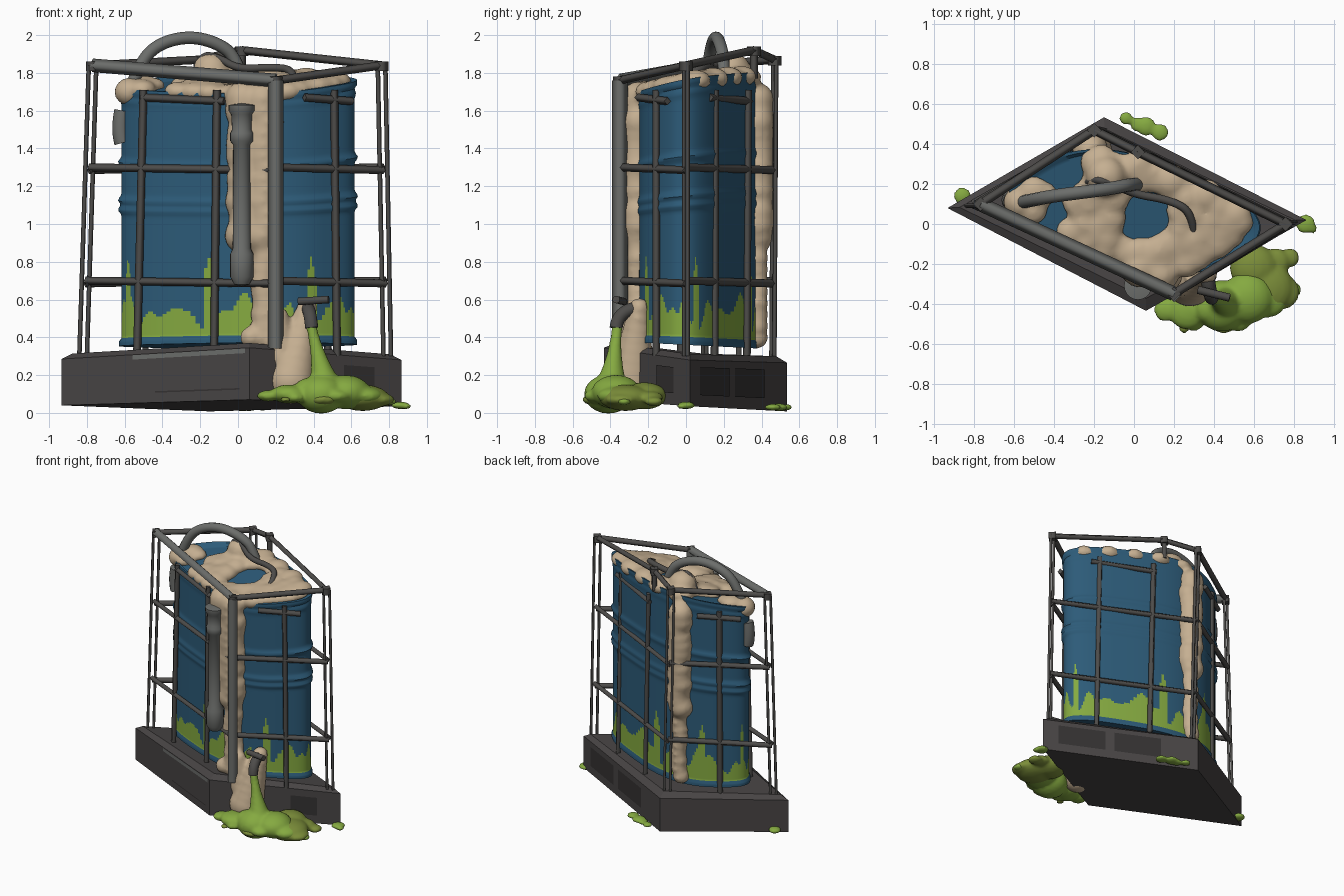
import bpy, bmesh, math, random
from mathutils import Vector, Matrix

random.seed(4)
if "Cube" in bpy.data.objects:
    bpy.data.objects.remove(bpy.data.objects["Cube"])


def material(name, r, g, b):
    m = bpy.data.materials.new(name)
    m.use_nodes = True
    m.diffuse_color = (r, g, b, 1)
    m.node_tree.nodes["Principled BSDF"].inputs["Base Color"].default_value = (r, g, b, 1)
    return m


BLUE = material("drum blue", .026, .105, .19)
TAN = material("foam tan", .56, .43, .285)
LIME = material("slime lime", .235, .4, .052)
OLIVE = material("slime olive", .2, .27, .042)
DARK = material("base charcoal", .064, .058, .058)
PIT = material("pocket black", .035, .032, .032)
STEEL = material("cage steel", .075, .072, .068)
GREY = material("pipe grey", .15, .155, .147)


def add(name, data, *mats):
    for m in mats:
        data.materials.append(m)
    ob = bpy.data.objects.new(name, data)
    bpy.context.scene.collection.objects.link(ob)
    return ob


def from_bmesh(name, bm, *mats, smooth=True):
    bmesh.ops.recalc_face_normals(bm, faces=bm.faces)
    me = bpy.data.meshes.new(name)
    bm.to_mesh(me)
    bm.free()
    if smooth:
        me.shade_smooth()
        me.set_sharp_from_angle(angle=.8)
    return add(name, me, *mats)


def tubes(name, paths, radius, mat, round_hose=False):
    cu = bpy.data.curves.new(name, 'CURVE')
    cu.dimensions = '3D'
    cu.bevel_depth = radius
    cu.bevel_resolution = 4 if round_hose else 0
    cu.use_fill_caps = True
    for path in paths:
        sp = cu.splines.new('NURBS' if round_hose else 'POLY')
        sp.points.add(len(path) - 1)
        for p, co in zip(sp.points, path):
            p.co = (*co, 1)
        if round_hose:
            sp.order_u = 3
            sp.use_endpoint_u = True
    return add(name, cu, mat)


def blobs(name, mat, balls, voxel=.018):
    # Each ball is x, y, z, radius, flatness; they melt into one lumpy skin
    bm = bmesh.new()
    for x, y, z, r, f in balls:
        bmesh.ops.create_icosphere(bm, subdivisions=3, radius=r,
            matrix=Matrix.Translation((x, y, z)) @ Matrix.Diagonal((1, 1, f, 1)))
    ob = from_bmesh(name, bm, mat)
    mod = ob.modifiers.new("melt", 'REMESH')
    mod.mode = 'VOXEL'
    mod.voxel_size = voxel
    mod.use_smooth_shade = True
    sm = ob.modifiers.new("soften", 'SMOOTH')
    sm.iterations = 3
    return ob


# Skewed base slab with a raised deck
base = [Vector(p) for p in ((-.935, .08, .04), (.06, -.435, .07), (.865, .02, .035), (-.15, .535, .008))]
base_top = [Vector((p.x, p.y, z)) for p, z in zip(base, (.285, .345, .28, .265))]
bm = bmesh.new()
low = [bm.verts.new(p) for p in base]
high = [bm.verts.new(p) for p in base_top]
bm.faces.new(low)
deck = bm.faces.new(high)
for i in range(4):
    j = (i + 1) % 4
    bm.faces.new((low[i], low[j], high[j], high[i]))
bmesh.ops.recalc_face_normals(bm, faces=bm.faces)
bmesh.ops.inset_region(bm, faces=[deck], thickness=.06, depth=.03)
from_bmesh("base_slab", bm, DARK, smooth=False)


# Fork pockets and seam strips on the base sides
def base_plate(name, side, u0, u1, v0, v1, mat):
    i, j = side, (side + 1) % 4
    out = (base[j] - base[i]).cross(Vector((0, 0, 1))).normalized() * .004
    bm = bmesh.new()
    vs = []
    for u, v in ((u0, v0), (u1, v0), (u1, v1), (u0, v1)):
        p = base[i].lerp(base[j], u).lerp(base_top[i].lerp(base_top[j], u), v)
        vs.append(bm.verts.new(p + out))
    bm.faces.new(vs)
    from_bmesh(name, bm, mat, smooth=False)


for u in (.1, .46):
    base_plate("fork_pocket", 2, u, u + .3, .25, .85, PIT)
base_plate("fork_pocket", 1, .62, .82, .25, .8, PIT)
base_plate("base_seam", 0, .5, .95, .2, .23, PIT)
base_plate("base_rim", 0, .38, .98, .9, .99, GREY)

# Drum: rounded skewed section with hoops, slime-stained foot and sunken lid
AX, AY, MID = Vector((.5, -.225)), Vector((.3, .18)), Vector((0, .06))


def section(a, k):
    c, s = math.cos(a), math.sin(a)
    return MID + k * (AX * math.copysign(abs(c) ** .72, c) + AY * math.copysign(abs(s) ** .72, s))


def top_height(p):
    return 1.735 + .19 * p.y + .05 * p.x


def stain(a):
    h = .535 + .04 * math.sin(5 * a) + .045 * math.sin(11 * a + 1) + .03 * math.sin(23 * a)
    for drip in (-2.75, -2.2, -1.4, -.2, .9, 2, 2.9):
        h = max(h, .83 - 2 * abs(a - drip) if abs(a - drip) < .06 else 0)
    return h


COLS, ROWS = 200, 100
bm = bmesh.new()
rings = []
for r in range(ROWS + 4):
    t = min(r / ROWS, 1)
    zz = .36 + 1.37 * t
    k = .972 + sum(h * math.exp(-((zz - z) / .018) ** 2)
                   for z, h in ((1.08, .03), (1.13, .03), (1.33, .03), (1.66, .012)))
    k += .02 * (t > .975 or t < .03)
    k -= .04 * max(0, r - ROWS)
    ring = []
    for c in range(COLS):
        p = section(c / COLS * math.tau - math.pi, k)
        bot = .36 - .05 * p.y
        z = bot + (top_height(p) - bot) * t - (.02 if r > ROWS + 1 else 0)
        ring.append(bm.verts.new((p.x, p.y, z)))
    rings.append(ring)
for r in range(len(rings) - 1):
    for c in range(COLS):
        d = (c + 1) % COLS
        f = bm.faces.new((rings[r][c], rings[r][d], rings[r + 1][d], rings[r + 1][c]))
        angle = (c + .5) / COLS * math.tau - math.pi
        f.material_index = int(f.calc_center_median().z < stain(angle) and r > 2)
bm.faces.new(rings[0])
bm.faces.new(rings[-1])
from_bmesh("drum", bm, BLUE, LIME)

# Foam over the lid, leaving bare patches, and spilling down two corners
bare = ((.06, .03, .175), (-.35, .29, .16), (-.38, .05, .1))
foam = []
for i in range(-10, 11):
    for j in range(-10, 11):
        u, v = i / 10, j / 10
        p = MID + (AX * u + AY * v) * .86
        if abs(u) ** 2.8 + abs(v) ** 2.8 > .95:
            continue
        if any((p - Vector(b[:2])).length < b[2] for b in bare):
            continue
        foam.append((p.x, p.y, top_height(p) - .01, random.uniform(.045, .085), .7))
for k in range(22):
    z = .4 + .06 * k
    w = random.uniform(-.012, .012)
    upper = z > .9
    foam.append((.14 + w, -.25, z, .075 + .02 * upper, 1))
    foam.append((-.21 + w, .375, z, .06 + .03 * upper, 1))
    if upper:
        foam.append((.04 + w, -.22, z, .1, 1))
for k in range(8):
    foam.append((.28 + .012 * k, -.29 + .006 * k, .17 + .055 * k, .125 - .01 * k, 1))
    foam.append((.22, -.3, .3 + .03 * k, .07 - .003 * k, 1))
foam += [(-.14, .24, 1.82, .1, .9), (-.57, .11, 1.7, .085, .9), (-.5, .16, 1.74, .08, .6),
         (.1, -.22, 1.68, .1, .7), (.07, -.27, .4, .06, 1)]
blobs("foam", TAN, foam)

# Cage corners, bottom and top
foot = [Vector(p) for p in ((-.82, .1, .3), (.2, -.35, .34), (.79, 0, .3), (-.16, .46, .27))]
head = [Vector(p) for p in ((-.77, .1, 1.84), (.2, -.35, 1.76), (.76, 0, 1.84), (-.2, .47, 1.87))]
peak = Vector((.02, .36, 1.92))


def on_side(i, u, z):
    j = (i + 1) % 4
    a, b = foot[i].lerp(foot[j], u), head[i].lerp(head[j], u)
    return a.lerp(b, (z - a.z) / (b.z - a.z))


tubes("front_post", [(foot[1], head[1])], .042, GREY)
for i in (0, 2, 3):
    off = Vector((.02, .008, 0))
    tubes("thin_post", [(foot[i] - off, head[i] - off), (foot[i] + off, head[i] + off)], .012, STEEL)
tubes("front_top_rail", [(head[0], head[1])], .036, GREY)
tubes("top_rails", [(head[1], head[2]), (head[2], peak), (peak, head[3]), (head[3], head[0]),
                    (peak, peak - Vector((0, 0, .15)))], .022, STEEL)
for p in head + [peak]:
    tubes("corner_joint", [(p - Vector((0, 0, .03)), p + Vector((0, 0, .02)))], .036, STEEL)

# Side grilles
uprights = ((.28, .68), (.55,), (.33, .7), (.5,))
for i, us in enumerate(uprights):
    bars = [(on_side(i, u, .3), on_side(i, u, 1.71)) for u in us]
    bars += [(on_side(i, 0, z), on_side(i, 1, z - .015)) for z in (.7, 1.3)]
    bars.append((on_side(i, .27, 1.67), on_side(i, .72, 1.65)))
    tubes("side_grille", bars, .021, STEEL)

# Hoses on the lid
tubes("arched_hose", [[(-.56, .11, 1.74), (-.51, .12, 1.87), (-.41, .14, 1.96), (-.25, .16, 1.995),
                       (-.1, .18, 1.955), (-.01, .2, 1.88), (.03, .2, 1.75)]], .033, GREY, True)
tubes("small_hose", [[(-.23, .21, 1.78), (-.2, .23, 1.9), (-.1, .2, 1.88), (0, .15, 1.82),
                      (.18, .12, 1.83), (.29, .06, 1.82), (.3, -.04, 1.76)]], .02, STEEL, True)
tubes("side_fitting", [[(-.61, .12, 1.43), (-.63, .12, 1.5), (-.61, .12, 1.6)]], .045, GREY, True)

# Upright pump pipe with collars
profile = ((0, .67), (.04, .68), (.062, .72), (.062, .84), (.048, .87), (.045, 1.42),
           (.062, 1.44), (.062, 1.48), (.052, 1.5), (.056, 1.58), (.07, 1.6), (.07, 1.63), (0, 1.64))
bm = bmesh.new()
prev = None
for r, z in profile:
    ring = [bm.verts.new((.02 + r * math.cos(a), -.31 + r * math.sin(a), z))
            for a in (k * math.tau / 20 for k in range(20))]
    for k in range(20 if prev else 0):
        bm.faces.new((prev[k], prev[k - 1], ring[k - 1], ring[k]))
    prev = ring
bmesh.ops.remove_doubles(bm, verts=bm.verts, dist=.0005)
from_bmesh("pump_pipe", bm, GREY)

# Tap with handle
tubes("tap_body", [[(.36, -.2, .56), (.38, -.36, .56), (.39, -.37, .45)]], .035, STEEL, True)
tubes("tap_handle", [[(.32, -.33, .59), (.48, -.37, .6)]], .02, STEEL, True)

# Slime pouring from the tap into a puddle
pour = [(.39 + .007 * k, -.365 - .003 * k, .45 - .03 * k, .03 + .0005 * k * k, 1) for k in range(12)]
puddle = [(.16, -.43, .09, .06, .5), (.27, -.43, .1, .1, .5), (.44, -.41, .1, .13, .8),
          (.57, -.37, .11, .13, .7), (.3, -.49, .08, .05, .5), (.52, -.46, .09, .08, .5),
          (.38, -.42, .13, .08, .7), (.67, -.37, .09, .1, .5), (.8, -.33, .06, .04, .5)]
blobs("slime_pour", LIME, pour + puddle, .013)
blobs("slime_puddle", OLIVE, [(.66, -.32, .08, .14, .5), (.6, -.22, .09, .12, .6),
      (.74, -.34, .07, .09, .4), (.71, -.19, .08, .07, .5), (.78, -.17, .06, .05, .5),
      (.25, -.52, .07, .03, .5), (.45, -.47, .07, .08, .4)], .013)

# Stray slime spots around the base edge
blobs("slime_spots", LIME, [(.86, 0, .04, .05, .4), (.89, -.02, .035, .03, .5),
      (-.04, .53, .03, .035, .5), (.06, .49, .03, .05, .4), (.13, .46, .03, .045, .4),
      (-.86, .14, .06, .045, .5), (.02, .5, .025, .04, .4)], .012)
